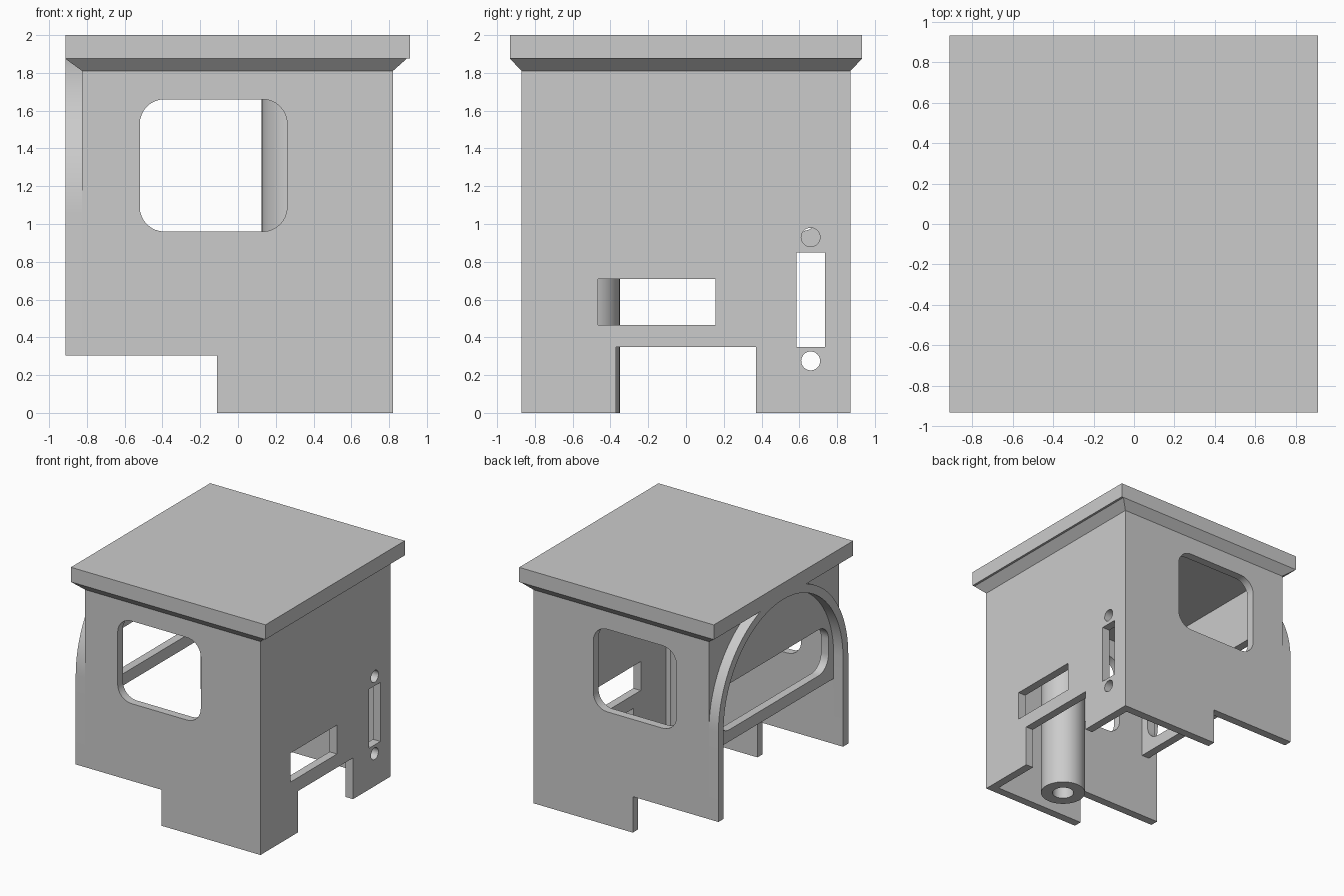
import bpy, bmesh, math

if "Cube" in bpy.data.objects:
    bpy.data.objects.remove(bpy.data.objects["Cube"])

GREY = bpy.data.materials.new("plain grey")
GREY.diffuse_color = (0.6, 0.6, 0.6, 1)
GREY.use_nodes = True
GREY.node_tree.nodes["Principled BSDF"].inputs["Base Color"].default_value = GREY.diffuse_color


def arc(cx, cy, r, a0, a1, n):
    return [(cx + r * math.cos(math.radians(a0 + (a1 - a0) * i / n)),
             cy + r * math.sin(math.radians(a0 + (a1 - a0) * i / n))) for i in range(n + 1)]


def circle(cx, cy, r, n=32):
    return arc(cx, cy, r, 0, 360, n)[:-1]


def rect(x0, x1, y0, y1, r=0):
    if not r:
        return [(x0, y0), (x1, y0), (x1, y1), (x0, y1)]
    return (arc(x1 - r, y1 - r, r, 0, 90, 8) + arc(x0 + r, y1 - r, r, 90, 180, 8)
            + arc(x0 + r, y0 + r, r, 180, 270, 8) + arc(x1 - r, y0 + r, r, 270, 360, 8))


def clean(obj):
    bm = bmesh.new()
    bm.from_mesh(obj.data)
    bmesh.ops.remove_doubles(bm, verts=bm.verts, dist=0.0005)
    bmesh.ops.recalc_face_normals(bm, faces=bm.faces)
    bm.to_mesh(obj.data)
    bm.free()
    obj.data.materials.clear()
    obj.data.materials.append(GREY)


def plate(name, loops, thick, loc, rot):
    """Extrude a flat outline (first loop) with holes (other loops)."""
    cu = bpy.data.curves.new(name, 'CURVE')
    cu.dimensions = '2D'
    cu.fill_mode = 'BOTH'
    cu.extrude = thick / 2
    for pts in loops:
        s = cu.splines.new('POLY')
        s.points.add(len(pts) - 1)
        for p, (x, y) in zip(s.points, pts):
            p.co = (x, y, 0, 1)
        s.use_cyclic_u = True
    obj = bpy.data.objects.new(name, cu)
    bpy.context.collection.objects.link(obj)
    obj.location, obj.rotation_euler = loc, rot
    bpy.ops.object.select_all(action='DESELECT')
    obj.select_set(True)
    bpy.context.view_layer.objects.active = obj
    bpy.ops.object.convert(target='MESH')
    obj = bpy.context.view_layer.objects.active
    clean(obj)
    bpy.ops.object.shade_smooth_by_angle(angle=math.radians(30))
    return obj


Q = math.pi / 2
FACE_Y, FACE_X = (Q, 0, 0), (Q, 0, Q)
T = 0.07            # wall thickness
TOP = 1.81          # underside of roof
SPRING = 1.06       # height where the arch starts

# Front and back walls with rounded windows and a stepped lower edge
end_outline = [(-0.825, 0.305), (-0.11, 0.305), (-0.11, 0), (0.82, 0), (0.82, TOP), (-0.825, TOP)]
for name, side in (("front_wall", -1), ("back_wall", 1)):
    plate(name, [end_outline, rect(-0.52, 0.26, 0.96, 1.66, 0.13)], T,
          (0, side * (0.87 - T / 2), 0), FACE_Y)

# Right wall with floor notch, two slots and two round holes
right_outline = [(-0.8, 0), (-0.37, 0), (-0.37, 0.35), (0.37, 0.35), (0.37, 0),
                 (0.8, 0), (0.8, TOP), (-0.8, TOP)]
plate("right_wall", [right_outline, rect(-0.465, 0.155, 0.465, 0.71), rect(0.585, 0.735, 0.35, 0.85),
                     circle(0.66, 0.93, 0.05), circle(0.66, 0.275, 0.05)], T,
      (0.82 - T / 2, 0, 0), FACE_X)

# Recessed left wall, open below, with a long rounded window
plate("left_wall", [rect(-0.8, 0.8, 0.86, TOP), rect(-0.73, 0.73, 0.96, 1.35, 0.13)], T,
      (-0.825 + T / 2, 0, 0), FACE_X)

# Arched frame with posts standing out from the left wall
arch = ([(0.87, 0.305)] + arc(0, SPRING, 0.87, 0, 180, 48) + [(-0.87, 0.305), (-0.8, 0.305)]
        + arc(0, SPRING, 0.8, 180, 0, 48) + [(0.8, 0.305)])
plate("left_arch_frame", [arch], 0.088, (-0.869, 0, 0), FACE_X)

# Vertical tube inside, by the front right corner
plate("inner_tube", [circle(0, 0, 0.177, 48), circle(0, 0, 0.085, 48)], TOP,
      (0.302, -0.527, TOP / 2), (0, 0, 0))

# Roof slab with a sloped underside
bm = bmesh.new()
rings = []
for x0, x1, y, z in ((-0.825, 0.82, 0.87, TOP), (-0.914, 0.893, 0.932, 1.875),
                     (-0.914, 0.911, 0.933, 1.876), (-0.914, 0.911, 0.933, 2.0)):
    rings.append([bm.verts.new((px, py, z)) for px, py in rect(x0, x1, -y, y)])
for a, b in zip(rings, rings[1:]):
    for i in range(4):
        j = (i + 1) % 4
        bm.faces.new((a[i], a[j], b[j], b[i]))
bm.faces.new(rings[0][::-1])
bm.faces.new(rings[-1])
me = bpy.data.meshes.new("roof")
bm.to_mesh(me)
bm.free()
roof = bpy.data.objects.new("roof", me)
bpy.context.collection.objects.link(roof)
roof.data.materials.append(GREY)
